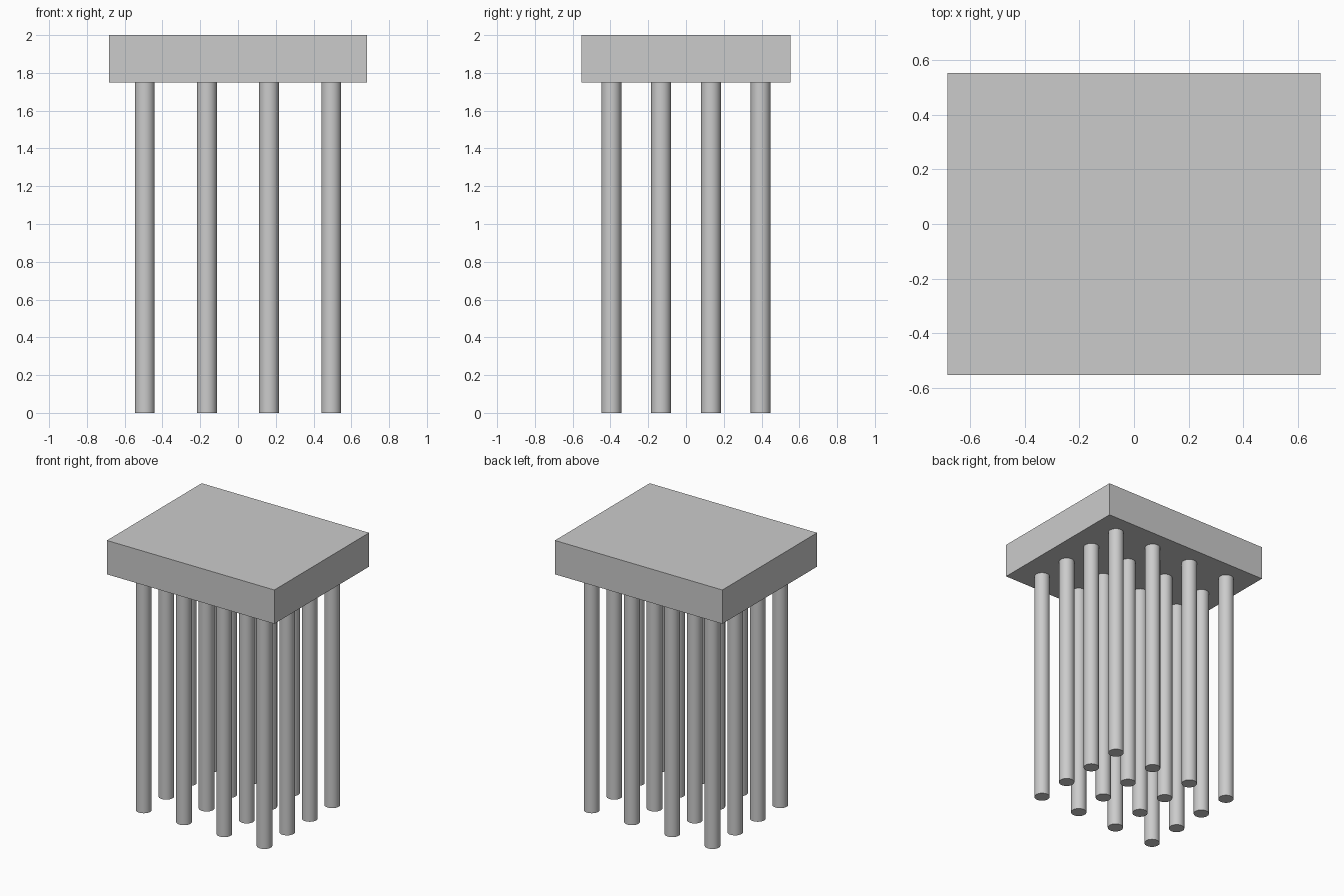
import bpy

if "Cube" in bpy.data.objects:
    bpy.data.objects.remove(bpy.data.objects["Cube"])

SLAB_BOTTOM, TOP = 1.75, 2.0
PILE_RADIUS = 0.0525
PILE_TOP = SLAB_BOTTOM + 0.01  # slight embedment into the cap

# Thick rectangular cap slab
bpy.ops.mesh.primitive_cube_add(size=1, location=(0, 0, (SLAB_BOTTOM + TOP) / 2))
cap = bpy.context.object
cap.name = "pile_cap"
cap.scale = (1.368, 1.106, TOP - SLAB_BOTTOM)
bpy.ops.object.transform_apply(location=False, rotation=False, scale=True)

# Master round pile
bpy.ops.mesh.primitive_cylinder_add(vertices=48, radius=PILE_RADIUS, depth=PILE_TOP)
master = bpy.context.object
bpy.ops.object.shade_smooth_by_angle()

# Four by four grid of piles sharing the master's mesh
for row in range(4):
    for col in range(4):
        first = row == 0 and col == 0
        pile = master if first else master.copy()
        if not first:
            bpy.context.collection.objects.link(pile)
        pile.name = f"pile_row{row + 1}_col{col + 1}"
        pile.location = ((col - 1.5) * 0.329, (row - 1.5) * 0.2635, PILE_TOP / 2)
